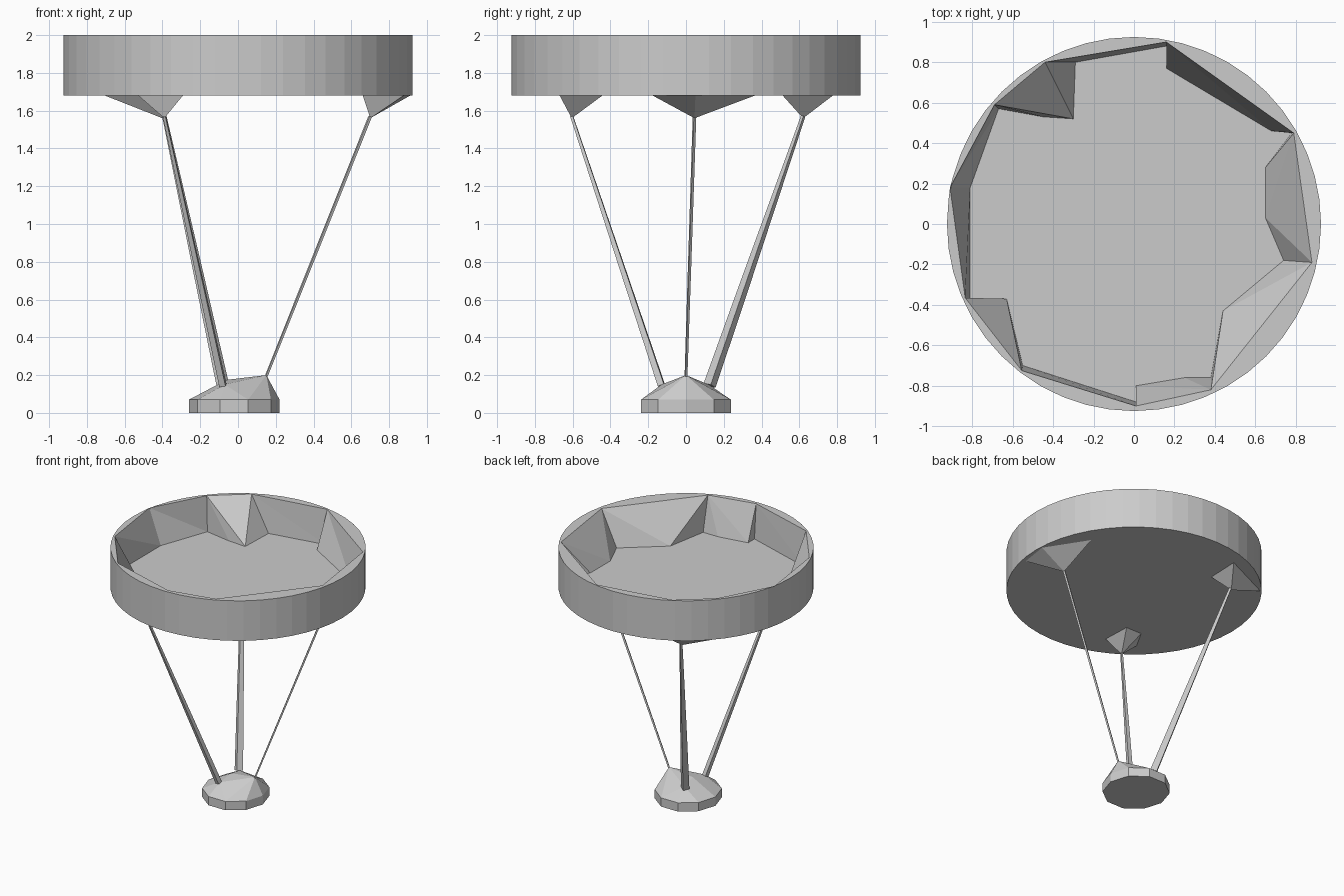
import bpy, bmesh, math
from mathutils import Vector

if "Cube" in bpy.data.objects:
    bpy.data.objects.remove(bpy.data.objects["Cube"])


def finish(bm, name):
    bmesh.ops.recalc_face_normals(bm, faces=bm.faces)
    me = bpy.data.meshes.new(name)
    bm.to_mesh(me)
    bm.free()
    ob = bpy.data.objects.new(name, me)
    bpy.context.collection.objects.link(ob)
    return ob


def hull(name, pts):
    bm = bmesh.new()
    for p in pts:
        bm.verts.new(p)
    res = bmesh.ops.convex_hull(bm, input=bm.verts)
    loose = [v for v in bm.verts if not v.link_faces]
    bmesh.ops.delete(bm, geom=loose, context='VERTS')
    return finish(bm, name)


def zipper(bm, loop, owner, top):
    # join a loop to the rim corners; owner gives the corner each vertex fans to
    n = len(loop)
    for i in range(n):
        j = (i + 1) % n
        a, c = owner[i], owner[j]
        bm.faces.new((loop[i], loop[j], top[a]))
        if a != c:
            bm.faces.new((loop[j], top[c], top[a]))


# Dish: round outside, rough faceted hollow inside (corners run clockwise)
TOP, FLOOR, UNDER, R, SIDES = 2.0, 1.725, 1.68, 0.925, 48
rim = [(-.91, .18), (-.69, .59), (-.44, .80), (.16, .90), (.79, .45),
       (.88, -.19), (.38, -.82), (.01, -.90), (-.555, -.725), (-.835, -.365)]
floor = [(-.81, .18, 0), (-.67, .57, 1), (-.45, .53, 1), (-.30, .52, 2),
         (-.29, .80, 2), (.16, .88, 3), (.16, .77, 3), (.68, .46, 4),
         (.78, .45, 4), (.65, .28, 4), (.65, .03, 5), (.74, -.18, 5),
         (.44, -.43, 6), (.38, -.76, 6), (.25, -.76, 6), (.01, -.80, 7),
         (.01, -.88, 7), (-.55, -.70, 8), (-.63, -.37, 9), (-.81, -.37, 9)]
bm = bmesh.new()
top = [bm.verts.new((x, y, TOP)) for x, y in rim]
low = [bm.verts.new((x, y, FLOOR)) for x, y, _ in floor]
ring = [(R * math.cos(-t * math.tau / SIDES), R * math.sin(-t * math.tau / SIDES))
        for t in range(SIDES)]
outer = [bm.verts.new((x, y, TOP)) for x, y in ring]
under = [bm.verts.new((x, y, UNDER)) for x, y in ring]
zipper(bm, low, [f[2] for f in floor], top)
nearest = [min(range(len(rim)), key=lambda k: math.dist(p, rim[k])) for p in ring]
zipper(bm, outer, nearest, top)
bm.faces.new(low)
bm.faces.new(under)
for i in range(SIDES):
    j = (i + 1) % SIDES
    bm.faces.new((outer[i], outer[j], under[j], under[i]))
bmesh.ops.triangulate(bm, faces=[f for f in bm.faces if len(f.verts) > 4])
finish(bm, "dish")

# Pointed brackets under the dish
brackets = {
    "right_bracket": ([(.66, .05), (.71, .37), (.915, .05), (.88, -.18)], (.70, .045)),
    "back_bracket": ([(-.30, .51), (-.29, .78), (-.71, .585)], (-.40, .62)),
    "front_bracket": ([(-.30, -.44), (-.44, -.44), (-.53, -.60), (-.29, -.67)], (-.39, -.605)),
}
for name, (base, tip) in brackets.items():
    hull(name, [(x, y, UNDER + .002) for x, y in base] + [(*tip, 1.56)])


# Slender tapered struts
def strut(name, a, b, ra, rb):
    a, b = Vector(a), Vector(b)
    q = (b - a).to_track_quat('Z', 'Y')
    mid, rm = a.lerp(b, .6), (ra * .4 + rb * .6)
    pts = []
    for c, r in ((a, ra), (mid, rm * 1.05), (b, rb)):
        for k in range(4):
            t = k * math.tau / 4 + .4
            pts.append(c + q @ Vector((r * math.cos(t), r * math.sin(t), 0)))
    hull(name, pts)


strut("front_strut", (-.39, -.605, 1.57), (-.08, -.13, .145), .010, .024)
strut("back_strut", (-.39, .62, 1.57), (-.08, .125, .145), .012, .034)
strut("right_strut", (.70, .045, 1.57), (.15, 0, .195), .010, .008)

# Base: ten-sided foot with a sloped three-cornered top
foot = []
for k in range(10):
    t = k * math.tau / 10
    x, y = -.02 + .24 * math.cos(t), .25 * math.sin(t)
    foot += [(x, y, 0), (x, y, .07)]
hull("base", foot + [(-.07, -.13, .15), (-.07, .12, .15), (-.06, 0, .175), (.15, 0, .20)])
